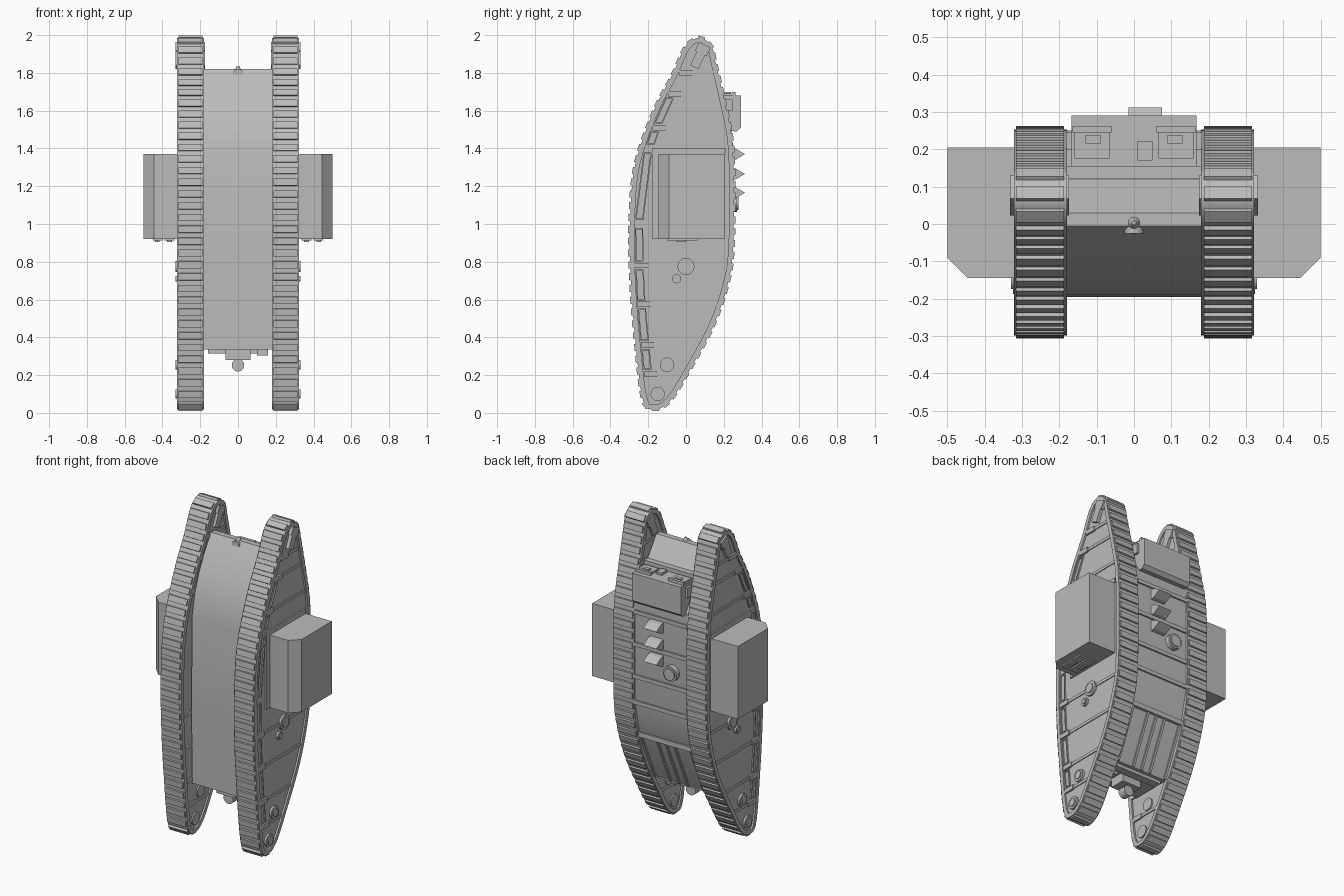
import bpy, bmesh, math
from mathutils import Vector, Matrix

if "Cube" in bpy.data.objects:
    bpy.data.objects.remove(bpy.data.objects["Cube"], do_unlink=True)

steel = bpy.data.materials.new("bare_grey")
steel.use_nodes = True
GREY = (0.5, 0.5, 0.5, 1)
steel.diffuse_color = GREY
steel.node_tree.nodes["Principled BSDF"].inputs["Base Color"].default_value = GREY


def finish(name, bm, mirror=False, smooth=False):
    bmesh.ops.recalc_face_normals(bm, faces=bm.faces)
    me = bpy.data.meshes.new(name)
    bm.to_mesh(me)
    bm.free()
    ob = bpy.data.objects.new(name, me)
    bpy.context.collection.objects.link(ob)
    me.materials.append(steel)
    if mirror:
        mod = ob.modifiers.new("Mirror", "MIRROR")
        mod.use_mirror_merge = False
    if smooth:
        bpy.ops.object.select_all(action="DESELECT")
        ob.select_set(True)
        bpy.context.view_layer.objects.active = ob
        bpy.ops.object.shade_smooth_by_angle(angle=math.radians(25))
    return ob


def add_prism(bm, pts, x0, x1):
    a = [bm.verts.new((x0, y, z)) for y, z in pts]
    b = [bm.verts.new((x1, y, z)) for y, z in pts]
    bm.faces.new(a)
    bm.faces.new(b)
    for i in range(len(a)):
        j = (i + 1) % len(a)
        bm.faces.new((a[i], a[j], b[j], b[i]))


def add_box(bm, x, y, z):
    add_prism(bm, [(y[0], z[0]), (y[1], z[0]), (y[1], z[1]), (y[0], z[1])], *x)


def add_cyl(bm, c, r, depth, axis="X", r2=None):
    rot = {"X": Matrix.Rotation(math.pi / 2, 4, "Y"),
           "Y": Matrix.Rotation(-math.pi / 2, 4, "X"), "Z": Matrix()}[axis]
    bmesh.ops.create_cone(bm, cap_ends=True, segments=20, radius1=r,
                          radius2=r if r2 is None else r2, depth=depth,
                          matrix=Matrix.Translation(c) @ rot)


def boxes(name, specs, mirror=False):
    bm = bmesh.new()
    for s in specs:
        add_box(bm, *s)
    return finish(name, bm, mirror)


# Track outline: control points smoothed by a closed spline
ctrl = [Vector(p) for p in (
    (-.16, .01), (-.235, .06), (-.275, .36), (-.302, .71), (-.305, 1.03), (-.277, 1.32),
    (-.18, 1.6), (-.077, 1.8), (-.01, 1.945), (.07, 1.995), (.14, 1.95), (.167, 1.85),
    (.222, 1.61), (.252, 1.45), (.262, 1.24), (.258, .87), (.23, .68), (.15, .45),
    (.02, .21), (-.075, .06))]
outline = []
n = len(ctrl)
for i in range(n):
    a, b, c, d = (ctrl[(i + k) % n] for k in (-1, 0, 1, 2))
    for s in range(6):
        t = s / 6
        outline.append(.5 * (2 * b + (c - a) * t + (2 * a - 5 * b + 4 * c - d) * t * t
                             + (3 * b - a - 3 * c + d) * t ** 3))


def inset(dist):
    res = []
    m = len(outline)
    for i in range(m):
        t = (outline[(i + 1) % m] - outline[i - 1]).normalized()
        res.append(outline[i] + Vector((t.y, -t.x)) * dist)
    return res


def span(loop, z):
    ys = []
    for p, q in zip(loop, loop[1:] + loop[:1]):
        if (p.y - z) * (q.y - z) <= 0 and p.y != q.y:
            ys.append(p.x + (q.x - p.x) * (z - p.y) / (q.y - p.y))
    return min(ys), max(ys)


# Track belts
outer, inner = inset(.009), inset(.034)
bm = bmesh.new()
rings = [[bm.verts.new((x, *p)) for p in loop] for x, loop in
         ((.18, outer), (.322, outer), (.322, inner), (.18, inner))]
for k in range(4):
    r, s = rings[k], rings[(k + 1) % 4]
    for i in range(len(r)):
        j = (i + 1) % len(r)
        bm.faces.new((r[i], r[j], s[j], s[i]))
finish("track_belt", bm, True, True)

# Track plates, evenly spaced along the outline
bm = bmesh.new()
loop = outer + outer[:1]
lens = [(q - p).length for p, q in zip(loop, loop[1:])]
count = 68
for k in range(count):
    d = sum(lens) * k / count
    i = 0
    while d > lens[i]:
        d -= lens[i]
        i += 1
    t = (loop[i + 1] - loop[i]).normalized()
    nrm = Vector((-t.y, t.x))
    c = loop[i] + t * d
    add_prism(bm, [c - t * .02 - nrm * .004, c + t * .02 - nrm * .004,
                   c + t * .018 + nrm * .009, c - t * .018 + nrm * .009], .188, .316)
finish("track_plates", bm, True)

# Side frames
bm = bmesh.new()
add_prism(bm, inset(.03), .19, .311)
finish("side_frame", bm, True)

# Seam straps, edge tabs and slot frames on both faces of each side frame
seams = [.205, .36, .575, .78, 1.51, 1.69, 1.80]
rim, lip = inset(.036), inset(.08)
straps, tabs = [], []
for z in seams:
    lo, hi = span(rim, z)
    for x in ((.31, .316), (.184, .192)):
        straps.append((x, (lo, hi), (z - .009, z + .009)))
    for x in ((.31, .322), (.18, .192)):
        tabs.append((x, (lo, lo + .07), (z - .014, z + .014)))
boxes("seam_straps", straps, True)
boxes("edge_tabs", tabs, True)

bm = bmesh.new()
edges = seams[:4] + [1.0, 1.4] + seams[4:6]
for z0, z1 in zip(edges, edges[1:]):
    za, zb = z0 + .025, z1 - .025
    for u, v in ((0, .007), (.037, .044)):
        pts = [(span(rim, za)[0] + u, za), (span(rim, za)[0] + v, za),
               (span(rim, zb)[0] + v, zb), (span(rim, zb)[0] + u, zb)]
        add_prism(bm, pts, .31, .319)
    for z in (za, zb):
        y = span(rim, z)[0]
        add_box(bm, (.31, .319), (y, y + .044), (z - .004, z + .004))
finish("slot_frames", bm, True)

# Wheel hubs and round ports
bm = bmesh.new()
for y, z, r in ((0, .775, .045), (-.05, .71, .024), (-.1, .255, .038), (-.15, .1, .038)):
    add_cyl(bm, (.314, y, z), r, .02)
    add_cyl(bm, (.319, y, z), r * .65, .022)
    add_cyl(bm, (.188, y, z), r, .014)
finish("hub_caps", bm, True, True)

# Tilted track tensioners at the upper end
bm = bmesh.new()
d = Vector((.42, .9)).normalized()
w = Vector((d.y, -d.x))
base = Vector((.07, 1.885))
for s0, s1, h in ((-.06, .02, .024), (.02, .07, .034)):
    quad = [base + d * s0 - w * h, base + d * s0 + w * h,
            base + d * s1 + w * h, base + d * s1 - w * h]
    add_prism(bm, quad, .305, .332)
    add_prism(bm, quad, .174, .195)
finish("track_tensioner", bm, True)

# Central hull with curved belly and sloped ends
bm = bmesh.new()
add_prism(bm, [(-.19, .335), (-.195, .85), (-.19, 1.37), (-.165, 1.5), (-.125, 1.61),
               (-.07, 1.72), (-.005, 1.82), (.03, 1.82), (.125, 1.69), (.24, 1.5),
               (.24, .85), (.195, .64), (.06, .335)], -.182, .182)
finish("hull", bm, False, True)

# Roof straps and rear slope ribs
boxes("roof_straps", [((-.18, .18), (.23, .25), (z - .012, z + .012))
                      for z in (1.42, 1.22, 1.02, .86)])
bm = bmesh.new()
for x in (-.17, -.06, .0, .06, .17):
    add_prism(bm, [(.185, .64), (.205, .64), (.07, .335), (.05, .335)], x - .007, x + .007)
finish("rear_ribs", bm)
boxes("rear_cross_strap", [((-.18, .18), (.18, .208), (.63, .66))])

# Driver cab with visors
bm = bmesh.new()
add_prism(bm, [(.12, 1.5), (.27, 1.49), (.29, 1.51), (.29, 1.68), (.12, 1.68)], -.168, .168)
finish("cab", bm)
boxes("cab_front_strap", [((-.18, .18), (.12, .155), (1.66, 1.705))])
boxes("cab_visor", [((.065, .16), (.175, .25), (1.675, 1.692)),
                    ((.06, .165), (.245, .262), (1.675, 1.698)),
                    ((.09, .13), (.215, .238), (1.69, 1.7)),
                    ((.168, .182), (.2, .245), (1.6, 1.66))], True)
boxes("cab_port", [((.01, .05), (.17, .222), (1.675, 1.695))])

# Nose gun mount
bm = bmesh.new()
add_cyl(bm, (0, .003, 1.815), .03, .045, "Z", .006)
add_cyl(bm, (0, -.005, 1.795), .026, .04, "Y")
finish("nose_gun_mount", bm, False, True)

# Roof wedges and round hatch
bm = bmesh.new()
for z in (1.37, 1.265, 1.165):
    add_prism(bm, [(.235, z - .033), (.265, z - .028), (.312, z), (.265, z + .028),
                   (.235, z + .033)], -.015, .075)
finish("roof_wedges", bm)
bm = bmesh.new()
add_cyl(bm, (-.077, .25, 1.11), .047, .04, "Y")
add_cyl(bm, (-.077, .26, 1.11), .036, .035, "Y")
finish("roof_hatch", bm, False, True)

# Side sponsons with a chamfered edge and underside door plates
bm = bmesh.new()
foot = [(.3, -.145), (.445, -.145), (.5, -.09), (.5, .205), (.3, .205)]
lower = [bm.verts.new((x, y, .92)) for x, y in foot]
upper = [bm.verts.new((x, y, 1.37)) for x, y in foot]
bm.faces.new(lower)
bm.faces.new(upper)
for i in range(5):
    j = (i + 1) % 5
    bm.faces.new((lower[i], lower[j], upper[j], upper[i]))
finish("sponson", bm, True)
boxes("sponson_door", [((.335, .39), (-.1, .06), (.912, .922)),
                       ((.4, .45), (-.1, .06), (.912, .922)),
                       ((.35, .375), (-.05, .0), (.905, .915)),
                       ((.415, .44), (-.05, .0), (.905, .915))], True)
boxes("sponson_flange", [((.305, .32), (-.18, .21), (1.37, 1.4)),
                         ((.305, .32), (-.18, -.14), (.92, 1.4))], True)

# Rear fittings and tow ring
boxes("rear_bracket", [((-.065, .065), (-.12, -.02), (.28, .345)),
                       ((.1, .16), (-.1, -.02), (.305, .345)),
                       ((-.16, .16), (-.01, .04), (.315, .345))])
bm = bmesh.new()
add_cyl(bm, (0, -.07, .252), .033, .05, "Y")
finish("tow_ring", bm, False, True)
